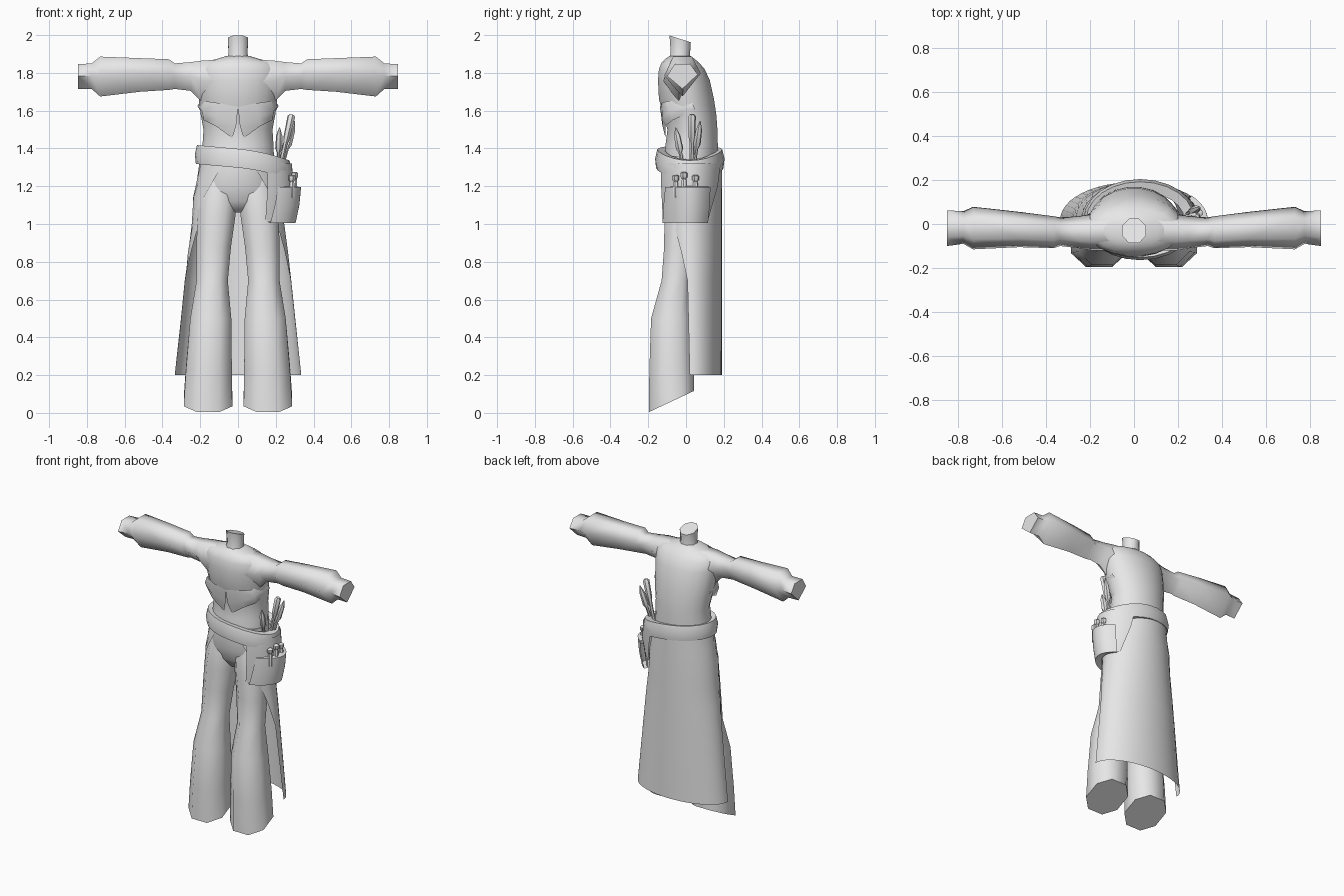
import bpy, bmesh, math
from mathutils import Vector

cloth = bpy.data.materials.new("plain_grey")
cloth.diffuse_color = (0.8, 0.8, 0.8, 1)


def finish(bm, name, angle=60, closed=True):
    if closed:
        bmesh.ops.recalc_face_normals(bm, faces=bm.faces)
    me = bpy.data.meshes.new(name)
    bm.to_mesh(me)
    bm.free()
    ob = bpy.data.objects.new(name, me)
    bpy.context.collection.objects.link(ob)
    me.materials.append(cloth)
    bpy.ops.object.select_all(action='DESELECT')
    ob.select_set(True)
    bpy.context.view_layer.objects.active = ob
    bpy.ops.object.shade_smooth_by_angle(angle=math.radians(angle))
    return ob


def loft(name, rings, loop=True, caps=True, angle=60):
    """Skin a list of equal-length point rings."""
    bm = bmesh.new()
    vs = [[bm.verts.new(p) for p in r] for r in rings]
    n = len(vs[0])
    for a, b in zip(vs, vs[1:]):
        for i in range(n if loop else n - 1):
            j = (i + 1) % n
            bm.faces.new((a[i], a[j], b[j], b[i]))
    if loop and caps:
        bm.faces.new(vs[0])
        bm.faces.new(vs[-1])
    return finish(bm, name, angle)


def ellipse(z, cx, y0, y1, rx, n=16, tilt=0.0, power=1.0):
    cy, ry = (y0 + y1) / 2, (y1 - y0) / 2
    pts = []
    for i in range(n):
        a = 2 * math.pi * (i + 0.5) / n
        c, s = math.cos(a), math.sin(a)
        c, s = (math.copysign(abs(t) ** power, t) for t in (c, s))
        pts.append((cx + rx * c, cy + ry * s, z + tilt * ry * s))
    return pts


# torso: waist to shoulders
torso = [(1.30, -0.12, 0.17, 0.195), (1.42, -0.11, 0.17, 0.19),
         (1.50, -0.10, 0.168, 0.185), (1.58, -0.12, 0.162, 0.20),
         (1.66, -0.145, 0.15, 0.21), (1.76, -0.15, 0.128, 0.22),
         (1.82, -0.145, 0.10, 0.22), (1.855, -0.13, 0.07, 0.19),
         (1.875, -0.11, 0.045, 0.11), (1.89, -0.085, 0.025, 0.06)]
loft("torso", [ellipse(z, 0, a, b, r, 20) for z, a, b, r in torso])

# neck with a slanted top
loft("neck", [ellipse(1.86, 0, -0.10, 0.03, 0.068, 8),
              ellipse(1.90, 0, -0.085, 0.025, 0.054, 8, -0.1),
              ellipse(1.98, 0, -0.092, 0.03, 0.058, 8, -0.33)])

# hips under the belt
hips = [(1.06, -0.06, 0.08, 0.12), (1.12, -0.10, 0.13, 0.19),
        (1.20, -0.125, 0.15, 0.205), (1.30, -0.13, 0.16, 0.20),
        (1.36, -0.125, 0.165, 0.195)]
loft("hips", [ellipse(z, 0, a, b, r, 20) for z, a, b, r in hips])

# five-sided sleeves: x, y0, y1, z0, z1
SECTION = [(.24, 1), (.76, 1), (1, .58), (.5, 0), (0, .52)]
sleeve = [(0.10, -0.12, 0.06, 1.62, 1.87), (0.19, -0.12, 0.045, 1.645, 1.865),
          (0.25, -0.11, 0.035, 1.705, 1.857), (0.335, -0.10, 0.03, 1.715, 1.85),
          (0.365, -0.11, 0.035, 1.71, 1.872), (0.52, -0.105, 0.055, 1.70, 1.878),
          (0.73, -0.115, 0.078, 1.675, 1.886), (0.775, -0.09, 0.058, 1.715, 1.85),
          (0.848, -0.10, 0.062, 1.715, 1.846)]
# trouser leg: z, x0, x1, y0, y1, tilt
leg = [(0.06, 0.027, 0.29, -0.205, 0.05, 0.47), (0.24, 0.03, 0.278, -0.203, 0.05, 0.2),
       (0.50, 0.033, 0.255, -0.193, 0.04, 0), (0.70, 0.052, 0.222, -0.135, 0.03, 0),
       (0.88, 0.035, 0.222, -0.122, 0.06, 0), (1.04, 0.012, 0.218, -0.122, 0.10, 0),
       (1.14, 0.00, 0.21, -0.115, 0.12, 0), (1.24, 0.01, 0.18, -0.10, 0.12, 0)]
for s, side in ((1, "left"), (-1, "right")):
    loft(side + "_sleeve", [[(s * x, a + u * (b - a), c + v * (d - c)) for u, v in SECTION]
                            for x, a, b, c, d in sleeve], angle=75)
    loft(side + "_trouser_leg",
         [ellipse(z, s * (a + b) / 2, c, d, (b - a) / 2 * 1.05, 8, t, 0.9)
          for z, a, b, c, d, t in leg])
    # pointed shirt hem below the chest
    hem = [[(0.0, -0.138, 1.62), (0.10, -0.13, 1.64), (0.17, -0.10, 1.65), (0.19, 0.03, 1.66)],
           [(0.01, -0.125, 1.52), (0.11, -0.125, 1.56), (0.19, -0.09, 1.60), (0.215, 0.04, 1.625)],
           [(0.03, -0.108, 1.455), (0.12, -0.108, 1.52), (0.182, -0.07, 1.55), (0.20, 0.05, 1.60)]]
    loft(side + "_shirt_hem", [[(s * x, y, z) for x, y, z in r] for r in hem], loop=False)


# belt: slanted band, lowest at the pouch
def belt_ring(grow, drop):
    pts = []
    for i in range(24):
        a = 2 * math.pi * i / 24
        x = 0.028 + (0.245 + grow) * math.cos(a)
        y = 0.02 + (0.172 + grow) * math.sin(a)
        pts.append((x, y, 1.398 - 0.09 * x - 0.5 * max(0, x) ** 2 - drop))
    return pts


loft("belt", [belt_ring(-0.045, 0.01), belt_ring(0, 0), belt_ring(0.012, 0.05),
              belt_ring(0.006, 0.10), belt_ring(-0.04, 0.10)], caps=False)


# wrapped sheets, angle measured from the back towards each side
def arc(z, cx, rx, back, front, a0, a1, n=18):
    pts = []
    for i in range(n + 1):
        a = math.radians(a0 + (a1 - a0) * i / n)
        ry = back if math.cos(a) > 0 else front
        pts.append((cx + rx * math.sin(a), 0.02 + ry * math.cos(a), z))
    return pts


# long skirt open at the front
skirt = [(1.32, 0.205, 0.17, 0.15, 158), (1.24, 0.217, 0.17, 0.16, 145),
         (1.14, 0.238, 0.17, 0.16, 130), (1.00, 0.245, 0.17, 0.16, 122),
         (0.85, 0.265, 0.17, 0.13, 110), (0.70, 0.282, 0.17, 0.10, 97),
         (0.20, 0.335, 0.17, 0.10, 90)]
loft("skirt", [arc(z, 0, r, b, f, -a, a, 24) for z, r, b, f, a in skirt], loop=False)

# hip pouch: backing panel and bulging outer pocket
loft("pouch_panel", [arc(1.32, 0.02, 0.265, 0.185, 0.175, 28, 150),
                     arc(1.20, 0.02, 0.275, 0.175, 0.175, 32, 150),
                     arc(1.02, 0.02, 0.25, 0.15, 0.165, 50, 150)], loop=False)
loft("pouch_pocket", [arc(1.20, 0.02, 0.275, 0.15, 0.14, 55, 138),
                      arc(1.195, 0.02, 0.314, 0.17, 0.165, 50, 142),
                      arc(1.10, 0.02, 0.305, 0.165, 0.17, 50, 145),
                      arc(1.005, 0.02, 0.285, 0.15, 0.17, 50, 148),
                      arc(1.02, 0.02, 0.235, 0.14, 0.15, 50, 148)], loop=False, angle=40)


def spindle(name, p, q, profile, n=6):
    """Turned shape along p-q from (fraction, radius) pairs."""
    p, q = Vector(p), Vector(q)
    d = q - p
    u = d.orthogonal().normalized()
    v = d.normalized().cross(u)
    loft(name, [[p + d * t + r * (u * math.cos(2 * math.pi * i / n) +
                                  v * math.sin(2 * math.pi * i / n)) for i in range(n)]
                for t, r in profile], angle=45)


# slim tools tucked into the belt
blade = [(0, 0.009), (0.55, 0.010), (0.62, 0.020), (0.85, 0.017), (1, 0.003)]
brush = [(0, 0.010), (0.6, 0.012), (0.68, 0.018), (0.97, 0.021), (1, 0.012)]
spindle("front_tool", (0.21, 0.0, 1.22), (0.22, -0.055, 1.51), blade)
spindle("middle_tool", (0.20, 0.03, 1.20), (0.285, 0.032, 1.58), brush)
spindle("rear_tool", (0.21, 0.03, 1.22), (0.30, 0.075, 1.545), blade)

# small stoppered vials in the pocket
vial = [(0, 0.014), (0.62, 0.014), (0.7, 0.010), (0.78, 0.019), (0.95, 0.019), (1, 0.012)]
for i, (x, y, z) in enumerate([(0.285, -0.055, 1.26), (0.30, -0.01, 1.275), (0.295, 0.05, 1.26)]):
    spindle("vial_%d" % (i + 1), (x, y, z - 0.12), (x, y, z), vial)
